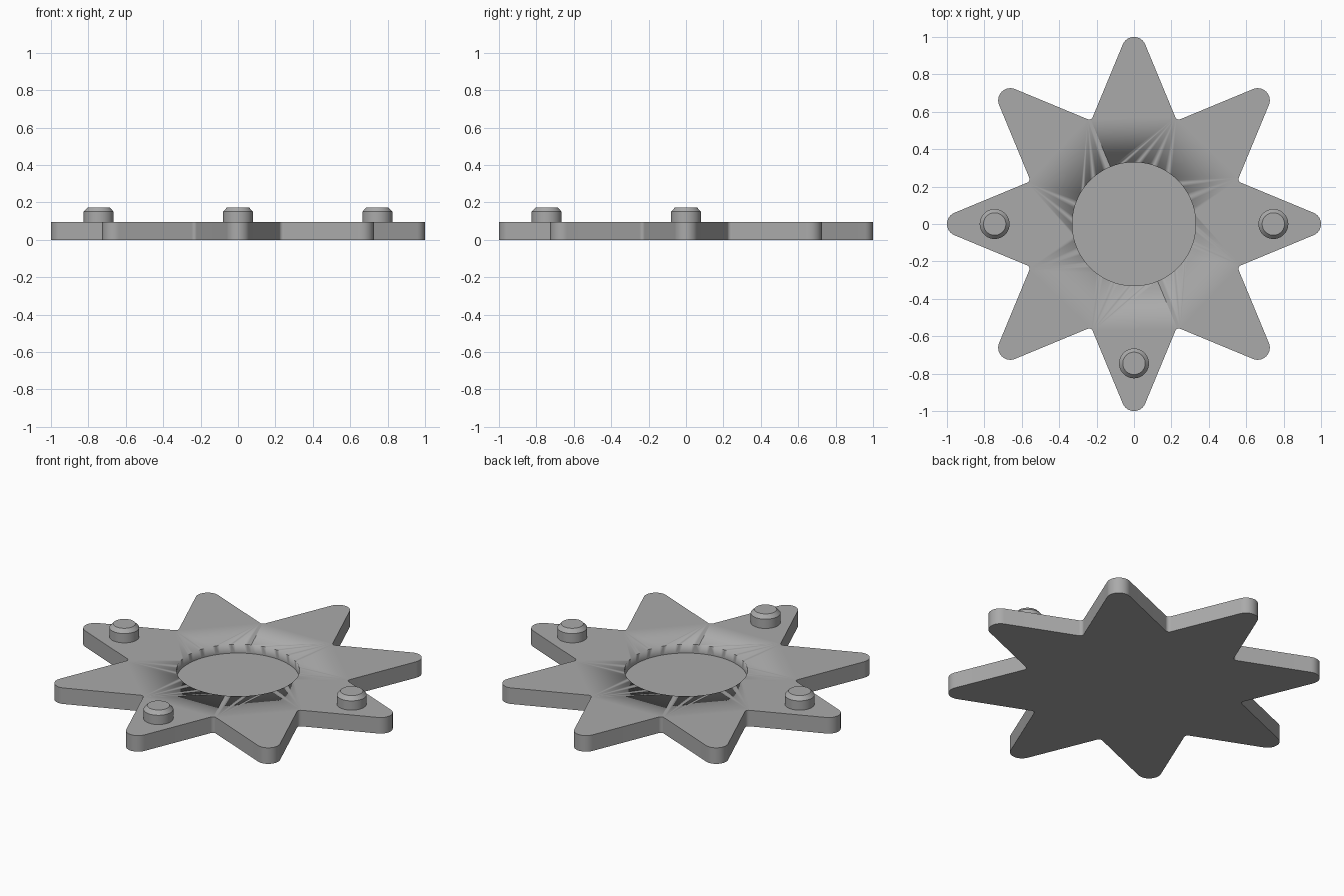
import bpy, bmesh, math
from mathutils import Vector

if "Cube" in bpy.data.objects:
    bpy.data.objects.remove(bpy.data.objects["Cube"])

grey = bpy.data.materials.new("mid grey")
grey.diffuse_color = (0.40, 0.40, 0.40, 1)
grey.use_nodes = True
grey.node_tree.nodes["Principled BSDF"].inputs["Base Color"].default_value = grey.diffuse_color

THICK, POCKET_Z = 0.095, 0.043
HALF = math.pi / 8           # half the angle between neighbouring points
TIP_R, NOTCH_R = 0.065, 0.02
TIP = 1 + TIP_R * (1 / math.sin(HALF) - 1)                 # sharp tip before rounding
NOTCH = TIP * math.sin(HALF) / math.sin(2 * HALF)          # sharp notch radius


def finish(name, bm, angle=30):
    bmesh.ops.recalc_face_normals(bm, faces=bm.faces)
    mesh = bpy.data.meshes.new(name)
    bm.to_mesh(mesh)
    bm.free()
    obj = bpy.data.objects.new(name, mesh)
    bpy.context.collection.objects.link(obj)
    mesh.materials.append(grey)
    bpy.ops.object.select_all(action='DESELECT')
    obj.select_set(True)
    bpy.context.view_layer.objects.active = obj
    bpy.ops.object.shade_smooth_by_angle(angle=math.radians(angle))
    return obj


def arc(center, radius, start, end, steps):
    return [center + radius * Vector((math.cos(a), math.sin(a)))
            for a in (start + (end - start) * i / steps for i in range(steps + 1))]


def polar(r, a):
    return Vector((r * math.cos(a), r * math.sin(a)))


def lathe(name, profile, location, segments=64):
    bm = bmesh.new()
    rings = [[bm.verts.new((*(Vector(location) + polar(r, math.tau * i / segments)), z))
              for i in range(segments)] for r, z in profile]
    for low, high in zip(rings, rings[1:]):
        for i in range(segments):
            j = (i + 1) % segments
            bm.faces.new((low[i], low[j], high[j], high[i]))
    bm.faces.new(rings[0][::-1])
    bm.faces.new(rings[-1])
    return finish(name, bm)


# Star plate: eight rounded tips and softened notches
outline = []
for k in range(8):
    a = k * 2 * HALF
    outline += arc(polar(1 - TIP_R, a), TIP_R, a - 3 * HALF, a + 3 * HALF, 14)
    b = a + HALF
    outline += arc(polar(NOTCH + NOTCH_R * math.sqrt(2), b), NOTCH_R,
                   b + math.pi + math.pi / 4, b + math.pi - math.pi / 4, 6)
bm = bmesh.new()
base = bm.faces.new([bm.verts.new((p.x, p.y, 0)) for p in outline])
top = bmesh.ops.extrude_face_region(bm, geom=[base])
bmesh.ops.translate(bm, vec=(0, 0, THICK),
                    verts=[v for v in top["geom"] if isinstance(v, bmesh.types.BMVert)])
plate = finish("star_plate", bm)

# Round recess in the middle of the plate
cutter = lathe("recess_cutter", [(0.33, POCKET_Z), (0.33, 0.3)], (0, 0), 96)
cutter.hide_render = True
cutter.hide_set(True)
cut = plate.modifiers.new("recess", 'BOOLEAN')
cut.operation = 'DIFFERENCE'
cut.solver = 'EXACT'
cut.object = cutter

# Three chamfered pegs
for name, spot in (("left_peg", (-0.745, 0)), ("right_peg", (0.745, 0)), ("front_peg", (0, -0.745))):
    lathe(name, [(0.08, THICK - 0.01), (0.08, 0.15), (0.06, 0.172)], spot)
